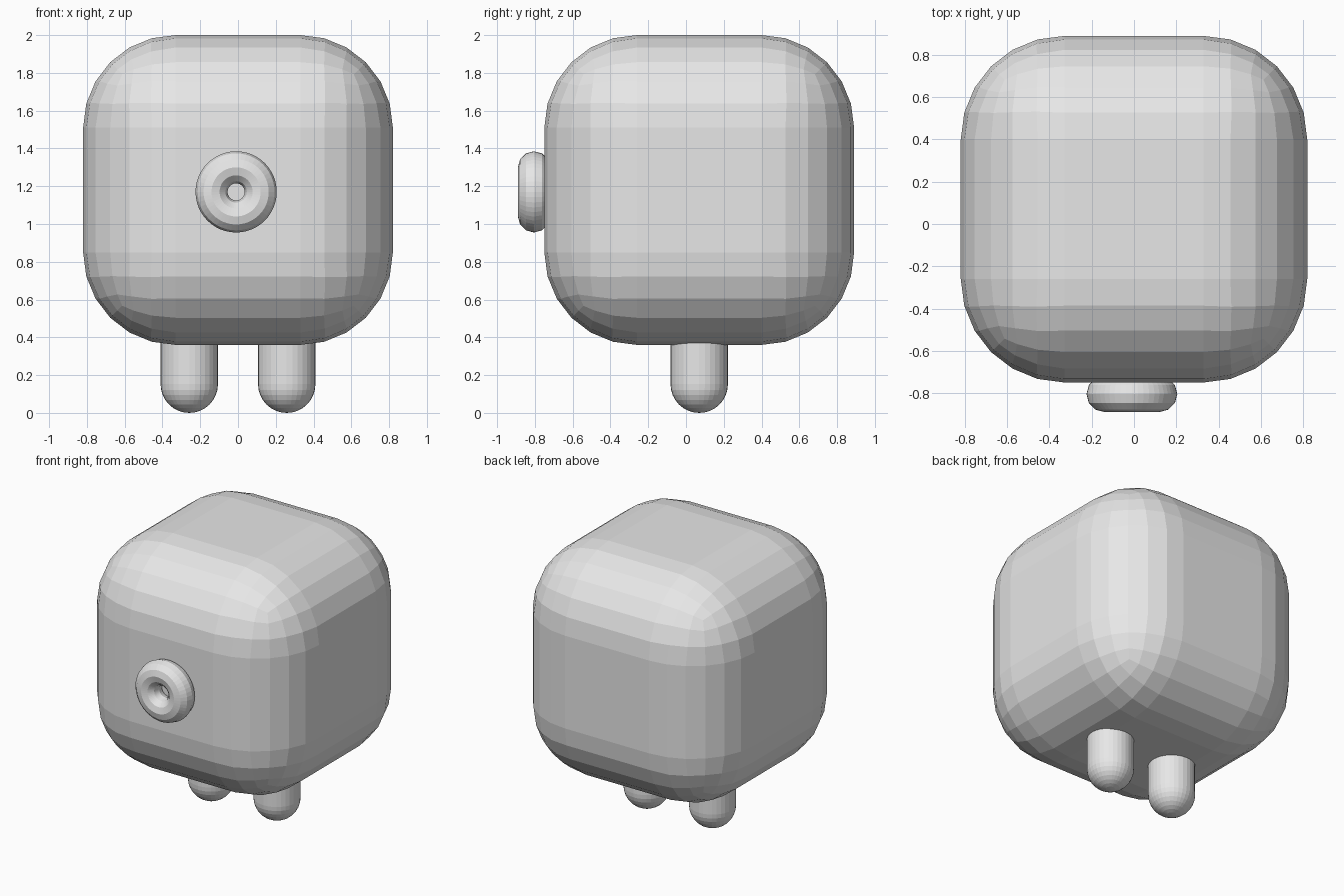
import bpy, bmesh, math
from mathutils import Matrix

if "Cube" in bpy.data.objects:
    bpy.data.objects.remove(bpy.data.objects["Cube"])

grey = bpy.data.materials.new("plain_grey")
grey.diffuse_color = (0.8, 0.8, 0.8, 1)
grey.use_nodes = True
grey.node_tree.nodes["Principled BSDF"].inputs["Base Color"].default_value = grey.diffuse_color


def finish(name, bm, location):
    """Turn a bmesh into a flat-shaded grey object."""
    bmesh.ops.recalc_face_normals(bm, faces=bm.faces)
    mesh = bpy.data.meshes.new(name)
    bm.to_mesh(mesh)
    bm.free()
    mesh.materials.append(grey)
    obj = bpy.data.objects.new(name, mesh)
    obj.location = location
    bpy.context.collection.objects.link(obj)
    return obj


def lathe(profile, steps, closed):
    """Spin (radius, height) points around z."""
    bm = bmesh.new()
    verts = [bm.verts.new((r, 0, z)) for r, z in profile]
    edges = [bm.edges.new(p) for p in zip(verts, verts[1:])]
    if closed:
        edges.append(bm.edges.new((verts[-1], verts[0])))
    bmesh.ops.spin(bm, geom=verts + edges, cent=(0, 0, 0), axis=(0, 0, 1),
                   angle=math.tau, steps=steps, use_duplicate=False)
    bmesh.ops.remove_doubles(bm, verts=bm.verts, dist=0.0001)
    return bm


# Rounded cube body
bm = bmesh.new()
bmesh.ops.create_cube(bm, size=1.64)
body = finish("body", bm, (0, 0.07, 1.18))
bevel = body.modifiers.new("rounding", 'BEVEL')
bevel.width = 0.49
bevel.segments = 6

# Legs: cylinders with hemispherical feet, tops tucked into the body
R = 0.152
foot = [(R * math.sin(a), R - R * math.cos(a))
        for a in (math.pi / 2 * i / 8 for i in range(9))]
for side, x in (("left", -0.258), ("right", 0.258)):
    finish(side + "_leg", lathe(foot + [(R, 0.42), (0, 0.42)], 32, False),
           (x, 0.07, 0))

# Ring-shaped snout on the front
ring = [(0.13 + 0.085 * math.cos(a), 0.085 * math.sin(a))
        for a in (math.tau * i / 12 for i in range(12))]
bm = lathe(ring, 48, True)
bmesh.ops.rotate(bm, verts=bm.verts, cent=(0, 0, 0),
                 matrix=Matrix.Rotation(math.pi / 2, 3, 'X'))
finish("snout_ring", bm, (-0.01, -0.805, 1.17))
